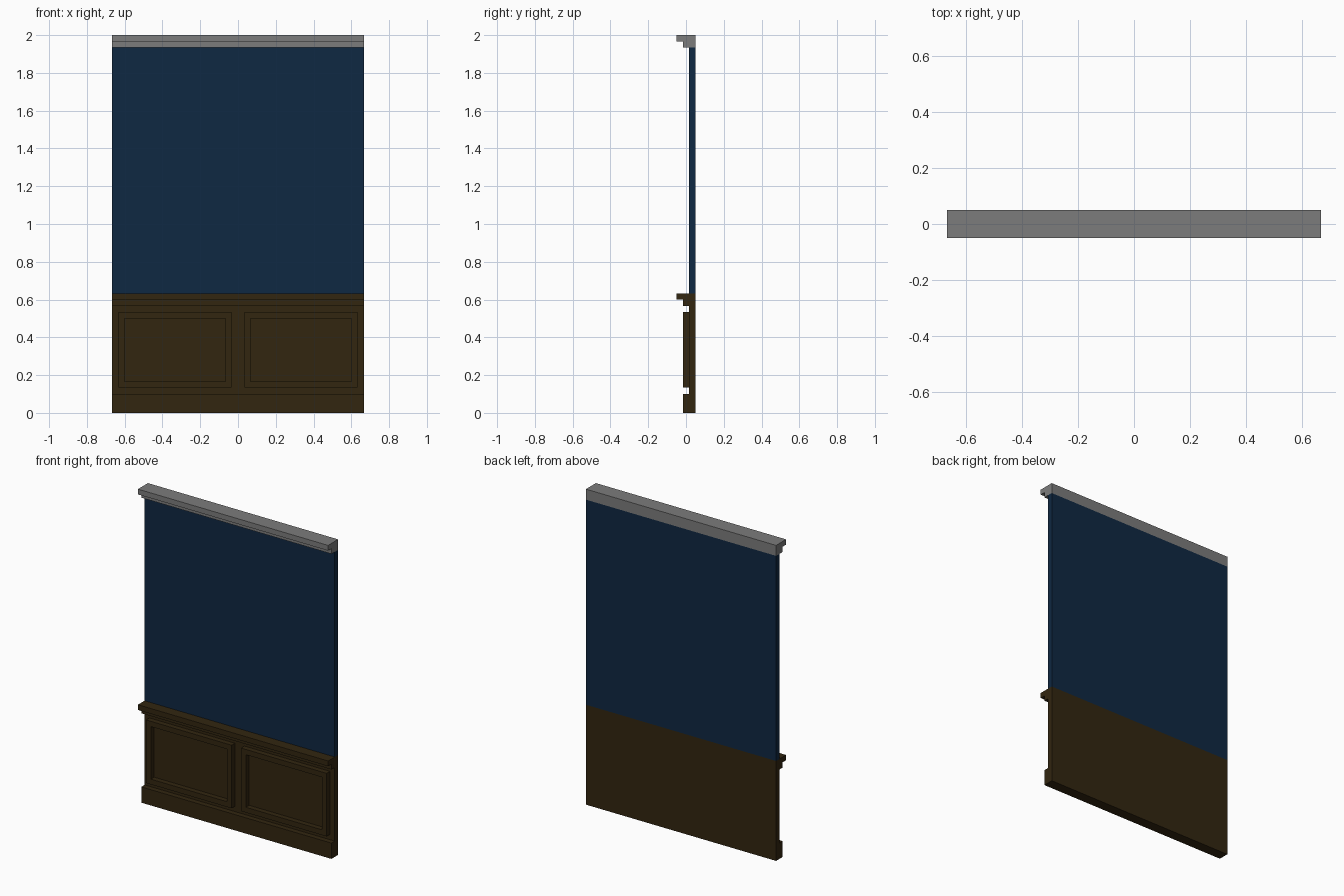
import bpy, bmesh

if "Cube" in bpy.data.objects:
    bpy.data.objects.remove(bpy.data.objects["Cube"])

U = 1 / 30          # trim module
W = 20 * U          # half width
BACK, FACE, TRIM, LIP = 0.05, 0.0167, -0.0167, -0.05   # depth planes


def material(name, rgb):
    m = bpy.data.materials.new(name)
    m.diffuse_color = (*rgb, 1)
    m.use_nodes = True
    m.node_tree.nodes["Principled BSDF"].inputs["Base Color"].default_value = m.diffuse_color
    return m


BLUE = material("navy paint", (0.0048, 0.021, 0.054))
BROWN = material("dark wood", (0.032, 0.019, 0.005))
GREY = material("grey plaster", (0.2, 0.2, 0.2))


def finish(name, bm, mat):
    bmesh.ops.recalc_face_normals(bm, faces=bm.faces)
    me = bpy.data.meshes.new(name)
    bm.to_mesh(me)
    bm.free()
    me.materials.append(mat)
    ob = bpy.data.objects.new(name, me)
    bpy.context.collection.objects.link(ob)
    return ob


def extrude_face(bm, verts, offset):
    face = bm.faces.new([bm.verts.new(v) for v in verts])
    new = bmesh.ops.extrude_face_region(bm, geom=[face])["geom"]
    bmesh.ops.translate(bm, vec=offset, verts=[g for g in new if isinstance(g, bmesh.types.BMVert)])


def profile_strip(name, yz, mat):
    """Sweep a side profile across the full width."""
    bm = bmesh.new()
    extrude_face(bm, [(-W, y, z) for y, z in yz], (2 * W, 0, 0))
    return finish(name, bm, mat)


def picture_frame(name, x0, x1, z0, z1, mat):
    """Raised rectangular moulding, open in the middle."""
    bm = bmesh.new()
    outer = [(x0, z0), (x1, z0), (x1, z1), (x0, z1)]
    inner = [(x0 + U, z0 + U), (x1 - U, z0 + U), (x1 - U, z1 - U), (x0 + U, z1 - U)]
    rings = [[bm.verts.new((x, y, z)) for x, z in loop]
             for loop, y in ((outer, FACE), (outer, TRIM), (inner, TRIM), (inner, FACE))]
    for k in range(4):
        a, b = rings[k], rings[(k + 1) % 4]
        for i in range(4):
            j = (i + 1) % 4
            bm.faces.new((a[i], a[j], b[j], b[i]))
    return finish(name, bm, mat)


# painted upper wall
profile_strip("upper_wall", [(FACE, 19 * U), (BACK, 19 * U), (BACK, 58 * U), (FACE, 58 * U)], BLUE)

# wood wainscot with baseboard and chair rail in one profile
profile_strip("wainscot", [
    (BACK, 0), (TRIM, 0), (TRIM, 3 * U), (FACE, 3 * U),
    (FACE, 17 * U), (TRIM, 17 * U), (TRIM, 18 * U), (LIP, 18 * U),
    (LIP, 19 * U), (BACK, 19 * U)], BROWN)

# stepped crown moulding
profile_strip("crown_moulding", [
    (BACK, 58 * U), (TRIM, 58 * U), (TRIM, 59 * U), (LIP, 59 * U),
    (LIP, 2), (BACK, 2)], GREY)

# two panel frames on the wainscot
for side, x0 in (("left", -19 * U), ("right", U)):
    picture_frame(side + "_panel_frame", x0, x0 + 18 * U, 4 * U, 16 * U, BROWN)
